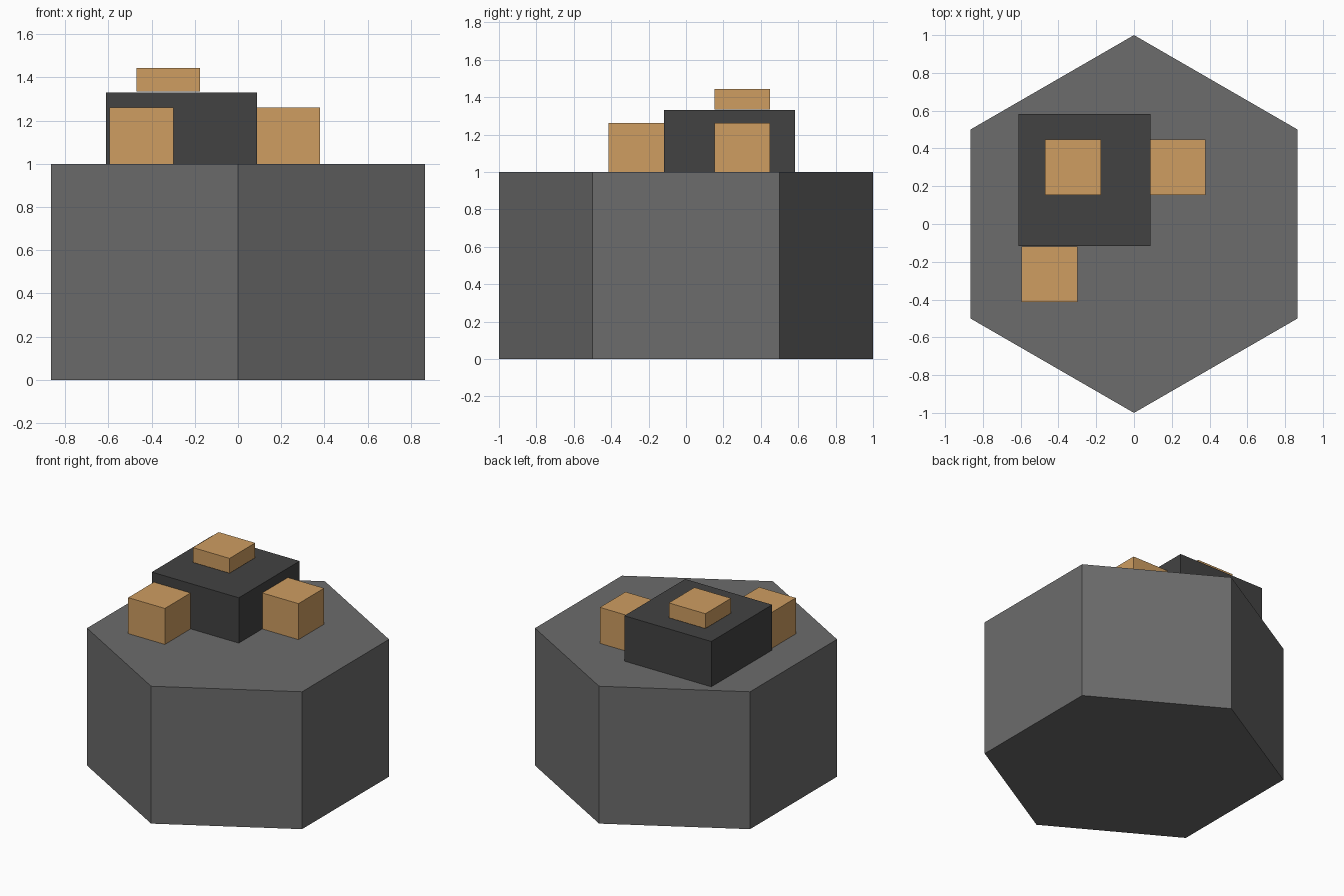
import bpy

if "Cube" in bpy.data.objects:
    bpy.data.objects.remove(bpy.data.objects["Cube"])


def material(name, rgb):
    mat = bpy.data.materials.new(name)
    mat.diffuse_color = (*rgb, 1)
    mat.use_nodes = True
    mat.node_tree.nodes["Principled BSDF"].inputs["Base Color"].default_value = mat.diffuse_color
    return mat


stone = material("grey", (0.15, 0.15, 0.15))
dark = material("dark_grey", (0.055, 0.055, 0.055))
tan = material("tan", (0.62, 0.34, 0.12))


def finish(name, mat):
    obj = bpy.context.object
    obj.name = name
    obj.data.materials.append(mat)
    return obj


def box(name, center, z0, z1, side, mat):
    # square block given by its plan centre, bottom, top and side length
    bpy.ops.mesh.primitive_cube_add(size=1, location=(*center, (z0 + z1) / 2))
    obj = finish(name, mat)
    obj.scale = (side, side, z1 - z0)
    bpy.ops.object.transform_apply(location=False, rotation=False, scale=True)
    return obj


# hexagonal base with corners on the y axis
bpy.ops.mesh.primitive_cylinder_add(vertices=6, radius=1, depth=1, location=(0, 0, 0.5))
finish("hexagon_base", stone)

# central dark block
box("central_block", (-0.262, 0.233), 1.0, 1.33, 0.70, dark)

# small tan blocks: front, right and on top
box("front_block", (-0.447, -0.266), 1.0, 1.262, 0.295, tan)
box("right_block", (0.232, 0.301), 1.0, 1.262, 0.295, tan)
box("top_block", (-0.323, 0.301), 1.335, 1.443, 0.295, tan)
